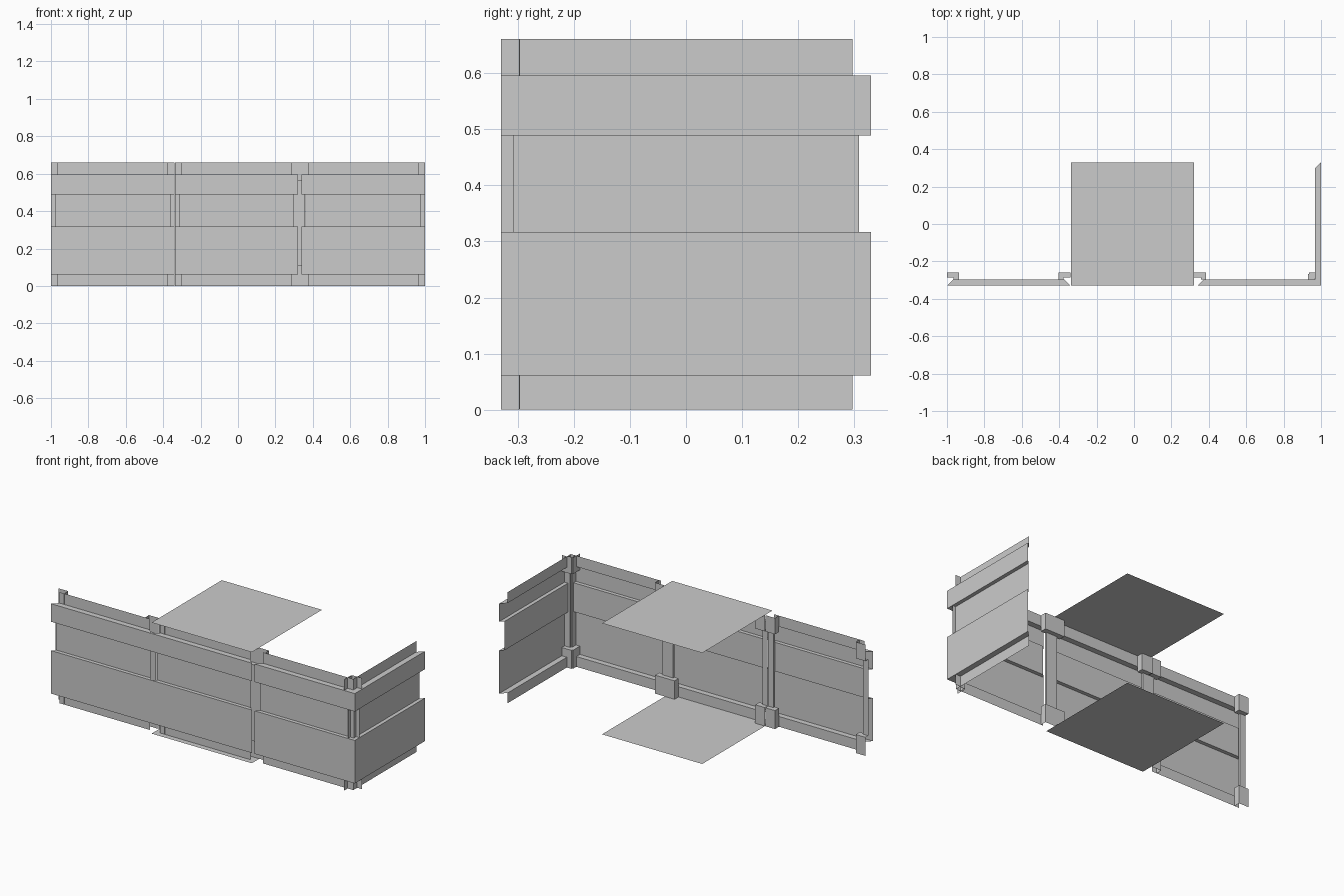
import bpy, bmesh
from mathutils import Matrix

if "Cube" in bpy.data.objects:
    bpy.data.objects.remove(bpy.data.objects["Cube"])

H = 0.33          # half width of one panel
TOP = 0.661       # full height

# Wall section as (height, inset depth); corners are mitred by the same inset
WALL = [(0, .033), (.061, .033), (.061, 0), (.317, 0), (.317, .022),
        (.489, .022), (.489, 0), (.596, 0), (.596, .033), (TOP, .033)]
# Post section as (height, width along wall, y of inner face)
POST = [(0, .064, -.26), (.11, .064, -.26), (.11, .036, -.286),
        (.564, .036, -.286), (.564, .064, -.26), (TOP, .064, -.26)]


def loft(name, rows, matrix):
    """Skin open rows of points into one flat-shaded sheet."""
    bm = bmesh.new()
    rows = [[bm.verts.new(p) for p in r] for r in rows]
    for a, b in zip(rows, rows[1:]):
        for i in range(len(a) - 1):
            bm.faces.new((a[i], a[i + 1], b[i + 1], b[i]))
    me = bpy.data.meshes.new(name)
    bm.to_mesh(me)
    bm.free()
    me.transform(matrix)
    ob = bpy.data.objects.new(name, me)
    bpy.context.collection.objects.link(ob)
    return ob


def wall(name, matrix):
    loft(name, [[(-H + d, -H + d, z), (H - d, -H + d, z)] for z, d in WALL], matrix)


def post(name, side, matrix, shift=0):
    rows = []
    for z, w, y in POST:
        row = [(side * H + shift, y, z), (side * (H - w) + shift, y, z),
               (side * (H - w) + shift, -.298, z)]
        rows.append(row if side > 0 else row[::-1])
    loft(name, rows, matrix)


def move(x):
    return Matrix.Translation((x, 0, 0))


# Three front panels and one side panel turned round the right corner
panels = [("left", move(-.67), (-1, 1), 0),
          ("middle", move(-.008), (-1, 1), 0),
          ("right", move(.67), (-1, 1), -.018),
          ("side", move(.67) @ Matrix.Rotation(1.5707963, 4, 'Z'), (-1,), 0)]
for label, m, sides, shift in panels:
    wall(label + "_wall_panel", m)
    for s in sides:
        post(f"{label}_panel_{'start' if s < 0 else 'end'}_post", s, m,
             shift if s < 0 else 0)

# Loose square floor and roof sheets
for label, z in (("floor", 0), ("roof", TOP)):
    loft(label + "_sheet", [[(-H, -H, z), (H, -H, z)], [(-H, H, z), (H, H, z)]],
         move(-.008))
